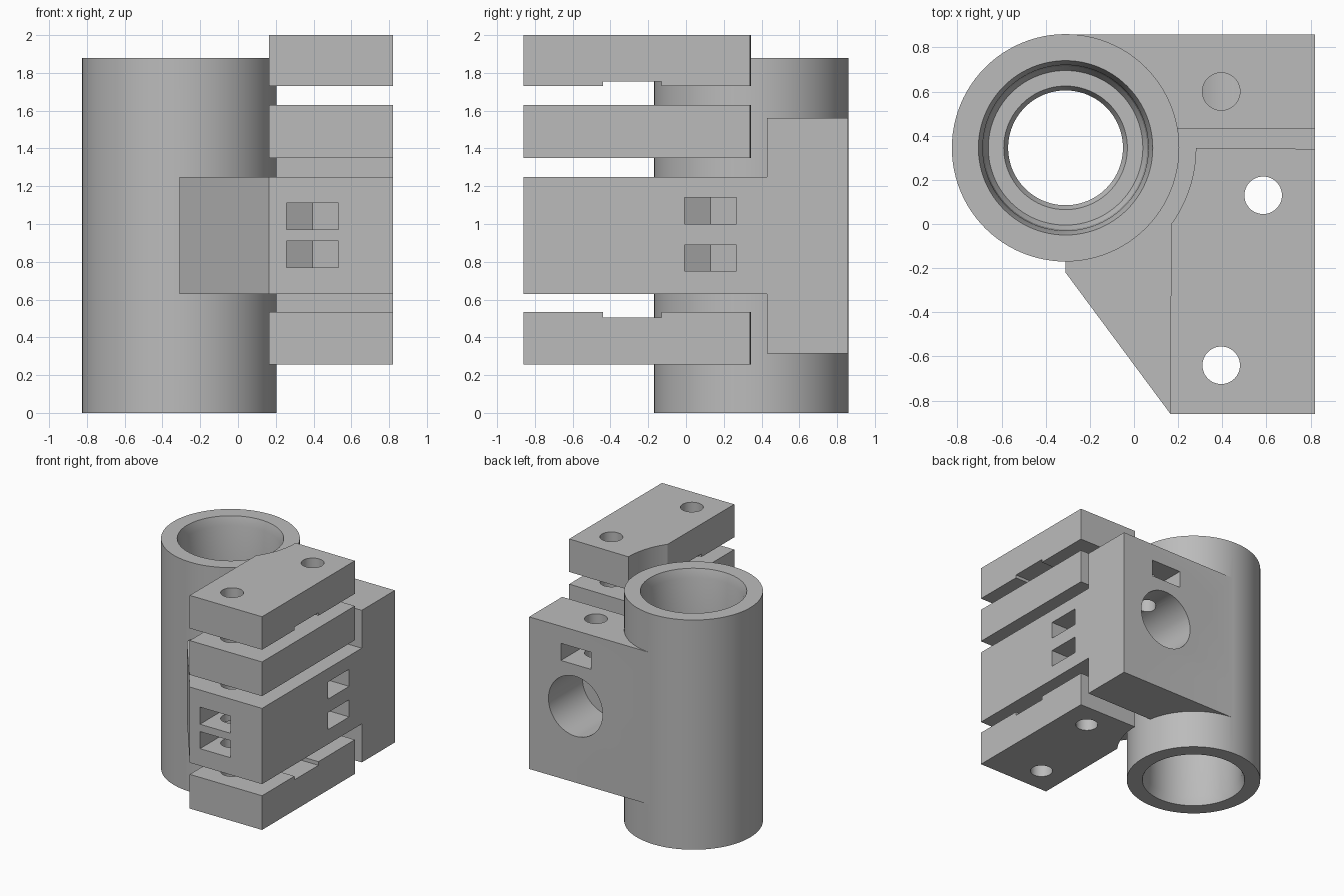
import bpy, bmesh, math
from mathutils import Matrix

if "Cube" in bpy.data.objects:
    bpy.data.objects.remove(bpy.data.objects["Cube"], do_unlink=True)

grey = bpy.data.materials.new("plain grey")
grey.use_nodes = True
grey.diffuse_color = (0.5, 0.5, 0.5, 1)
grey.node_tree.nodes["Principled BSDF"].inputs["Base Color"].default_value = (0.5, 0.5, 0.5, 1)

TUBE_X, TUBE_Y, TUBE_R = -0.31, 0.345, 0.515
SCREW_R, NUT_HALF = 0.085, 0.137


def make_object(name, bm):
    bmesh.ops.recalc_face_normals(bm, faces=bm.faces)
    mesh = bpy.data.meshes.new(name)
    bm.to_mesh(mesh)
    bm.free()
    mesh.materials.append(grey)
    obj = bpy.data.objects.new(name, mesh)
    bpy.context.collection.objects.link(obj)
    return obj


def prism(name, outline, z0, z1):
    bm = bmesh.new()
    face = bm.faces.new([bm.verts.new((x, y, z0)) for x, y in outline])
    top = bmesh.ops.extrude_face_region(bm, geom=[face])["geom"]
    bmesh.ops.translate(bm, vec=(0, 0, z1 - z0),
                        verts=[v for v in top if isinstance(v, bmesh.types.BMVert)])
    return make_object(name, bm)


def box(name, x0, x1, y0, y1, z0, z1):
    return prism(name, [(x0, y0), (x1, y0), (x1, y1), (x0, y1)], z0, z1)


def circle(x, y, r, n):
    return [(x + r * math.cos(math.tau * i / n), y + r * math.sin(math.tau * i / n))
            for i in range(n)]


def lathe(name, profile, x, y, n=96):
    # Stack rings along z and close both ends
    bm = bmesh.new()
    rings = [[bm.verts.new((px, py, z)) for px, py in circle(x, y, r, n)] for r, z in profile]
    for a, b in zip(rings, rings[1:]):
        for i in range(n):
            j = (i + 1) % n
            bm.faces.new((a[i], a[j], b[j], b[i]))
    bm.faces.new(rings[0])
    bm.faces.new(rings[-1])
    return make_object(name, bm)


def combine(obj, other, operation="DIFFERENCE"):
    mod = obj.modifiers.new("combine", "BOOLEAN")
    mod.operation, mod.solver, mod.object = operation, "EXACT", other
    bpy.context.view_layer.objects.active = obj
    bpy.ops.object.modifier_apply(modifier=mod.name)
    bpy.data.objects.remove(other, do_unlink=True)


def screw_hole(obj, x, y, z0=-0.1, z1=2.1):
    combine(obj, prism("cutter", circle(x, y, SCREW_R, 48), z0, z1))


def nut_slot(obj, x, y, angle, z0, z1):
    # Slot with a pointed hexagon end, open towards the given angle
    tip, w = NUT_HALF / math.cos(math.pi / 6), NUT_HALF
    turn = Matrix.Rotation(angle, 2)
    local = [(0.4, -w), (0.4, w), (-tip / 2, w), (-tip, 0), (-tip / 2, -w)]
    points = [(x + turn[0][0] * a + turn[0][1] * b, y + turn[1][0] * a + turn[1][1] * b)
              for a, b in local]
    combine(obj, prism("cutter", points, z0, z1))


def finish(obj):
    bpy.ops.object.select_all(action="DESELECT")
    obj.select_set(True)
    bpy.context.view_layer.objects.active = obj
    bpy.ops.object.shade_smooth_by_angle(angle=math.radians(25))


# Main carriage: bearing tube, central block and tall rear block
body = lathe("carriage_body", [(TUBE_R, 0), (TUBE_R, 1.88)], TUBE_X, TUBE_Y)
core = [(-0.31, -0.22), (0.165, -0.86), (0.82, -0.86), (0.82, 0.858), (-0.31, 0.858)]
combine(body, prism("core", core, 0.63, 1.25), "UNION")
combine(body, box("rear_block", -0.31, 0.82, 0.43, 0.858, 0.315, 1.56), "UNION")

# Stepped bore, the same from both ends
half = [(0.397, -0.01), (0.395, 0), (0.375, 0.07), (0.37, 0.56), (0.35, 0.6), (0.28, 0.6), (0.26, 0.64)]
bore = half + [(r, 1.88 - z) for r, z in reversed(half)]
combine(body, lathe("bore", bore, TUBE_X, TUBE_Y))

# Large round socket in the back
socket = prism("socket", circle(0, 0, 0.245, 64), 0, 0.6)
socket.data.transform(Matrix.Translation((0.4, 1.02, 0.94)) @ Matrix.Rotation(math.pi / 2, 4, "X"))
combine(body, socket)

# Screw holes and nut slots of the carriage
CLAMP_SCREWS = [(0.395, -0.64), (0.585, 0.13)]
for x, y in CLAMP_SCREWS:
    screw_hole(body, x, y)
screw_hole(body, 0.395, 0.6, 1.0, 1.7)
for z in (0.77, 0.97):
    nut_slot(body, 0.395, -0.64, -math.pi / 2, z, z + 0.14)
for z in (0.75, 1.0):
    nut_slot(body, 0.585, 0.13, 0, z, z + 0.14)
nut_slot(body, 0.395, 0.6, math.pi / 2, 1.28, 1.42)
finish(body)

# Clamp plates, hollowed to clear the tube
arc = [(TUBE_X + 0.59 * math.cos(a), TUBE_Y + 0.59 * math.sin(a))
       for a in (math.radians(-36 + 36 * i / 16) for i in range(17))]
plate = [(0.82, 0.34), (0.82, -0.86), (0.165, -0.86)] + arc
for name, z0, z1, notch in (("lower_clamp_plate", 0.255, 0.535, 0.505),
                            ("middle_clamp_plate", 1.35, 1.63, None),
                            ("upper_clamp_plate", 1.73, 2.0, 1.655)):
    clamp = prism(name, plate, z0, z1)
    if notch:
        combine(clamp, box("notch", 0, 1, -0.44, -0.13, notch, notch + 0.1))
    for x, y in CLAMP_SCREWS:
        screw_hole(clamp, x, y)
    finish(clamp)
